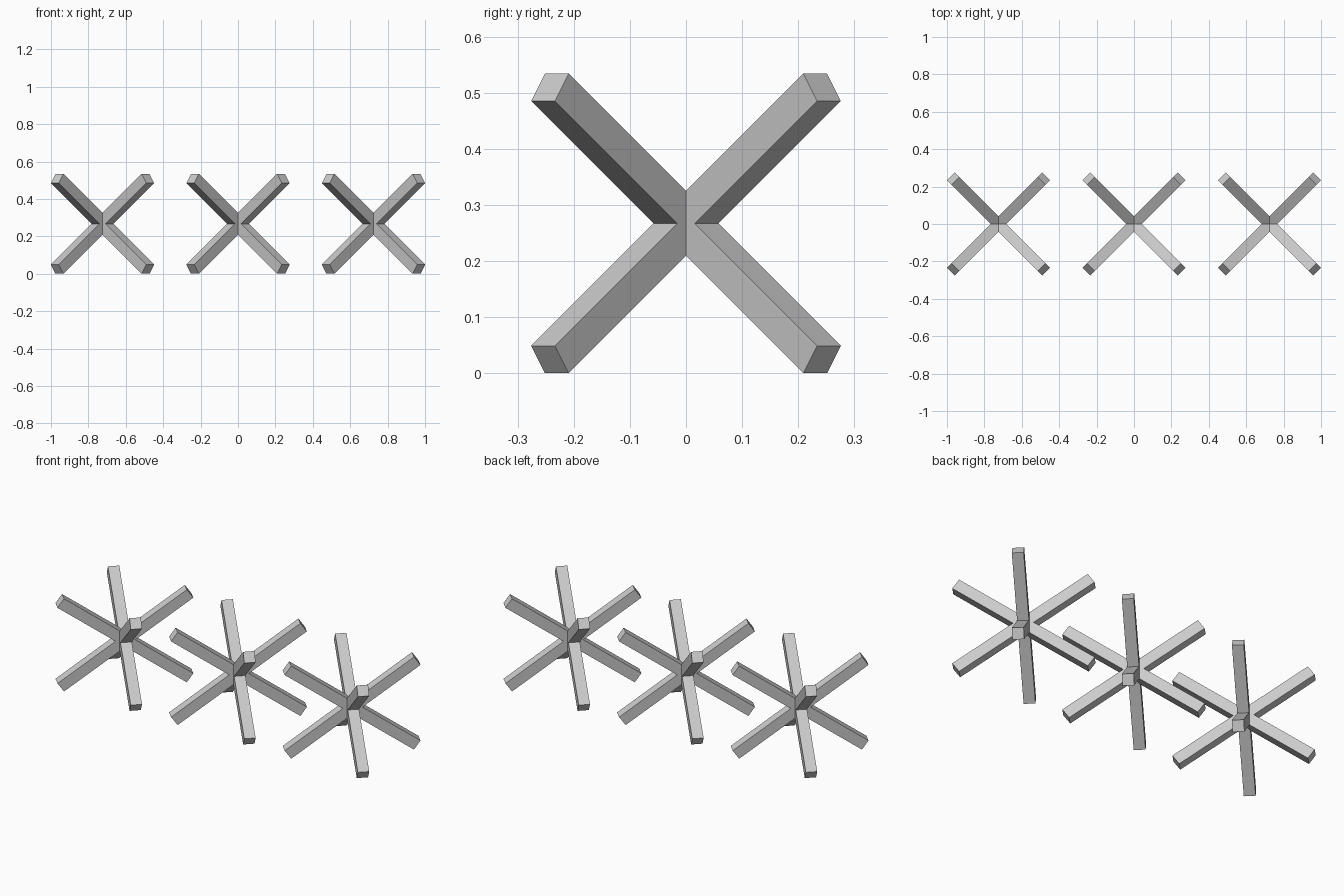
import bpy
from mathutils import Matrix, Vector

if "Cube" in bpy.data.objects:
    bpy.data.objects.remove(bpy.data.objects["Cube"])

HALF_LENGTH = 0.42
HALF_WIDTH = 0.03
CENTRE_Z = 0.267
SPACING = 0.7245


def beam(name, centre, direction):
    """Square beam along a cube diagonal, one pair of edges kept level."""
    d = Vector(direction).normalized()
    u = Vector((0, 0, 1)).cross(d).normalized()
    w = d.cross(u)
    rot = Matrix((u, w, d)).transposed().to_4x4()
    bpy.ops.mesh.primitive_cube_add(size=2)
    ob = bpy.context.object
    ob.name = name
    ob.data.transform(Matrix.Diagonal((HALF_WIDTH, HALF_WIDTH, HALF_LENGTH, 1)))
    ob.matrix_world = Matrix.Translation(centre) @ rot


# Three barriers in a row, each of four beams crossing at the middle
for i, side in enumerate(("left", "middle", "right")):
    centre = Vector(((i - 1) * SPACING, 0, CENTRE_Z))
    for n, (x, y) in enumerate(((1, 1), (-1, 1), (-1, -1), (1, -1)), 1):
        beam(f"{side}_barrier_beam_{n}", centre, (x, y, 1))
